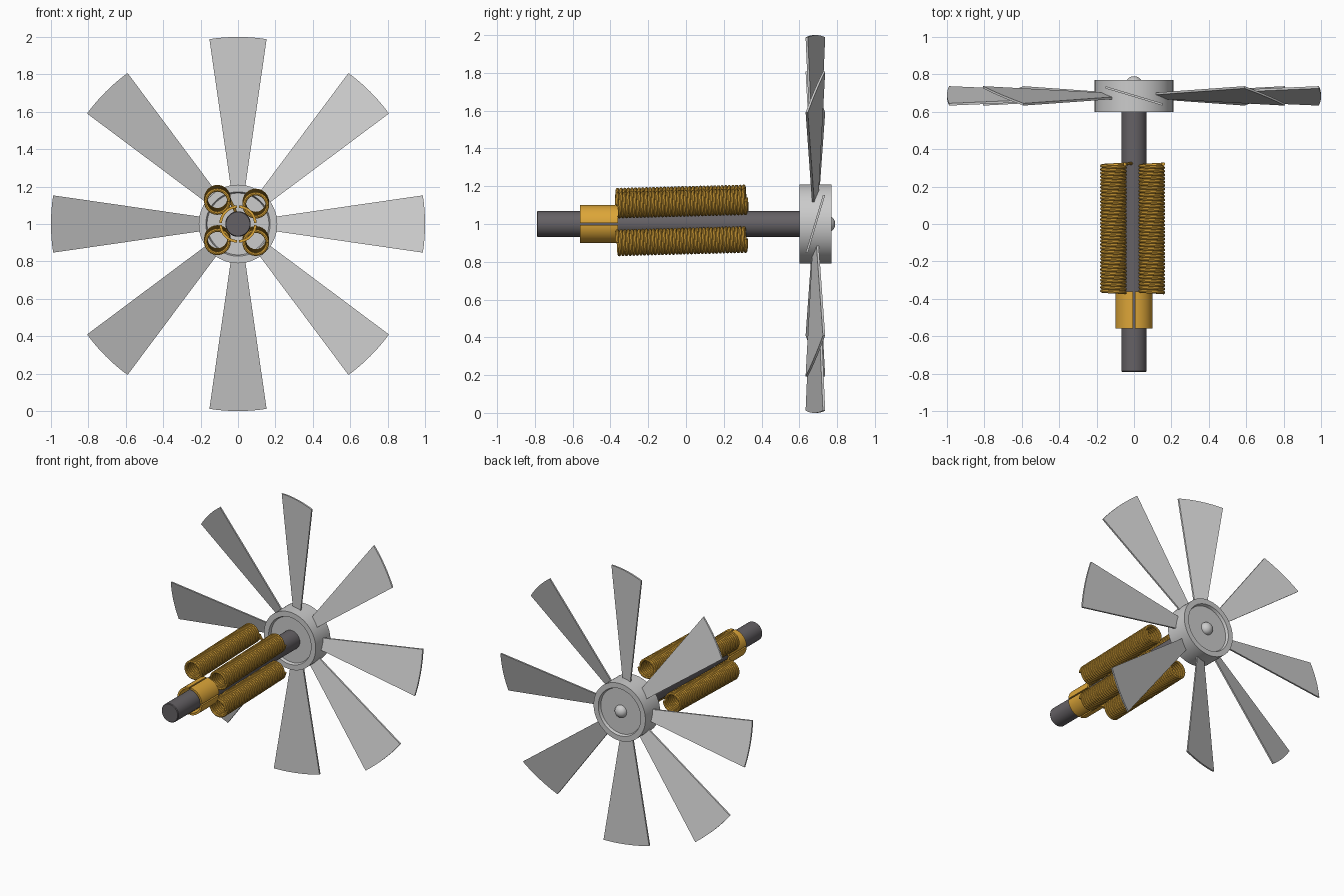
import bpy, bmesh, math
from mathutils import Vector, Matrix

if "Cube" in bpy.data.objects:
    bpy.data.objects.remove(bpy.data.objects["Cube"])

Z0 = 1.0  # height of the rotor axis (axis runs along y)


def material(name, rgb):
    m = bpy.data.materials.new(name)
    m.diffuse_color = (*rgb, 1)
    m.use_nodes = True
    m.node_tree.nodes["Principled BSDF"].inputs["Base Color"].default_value = m.diffuse_color
    return m


COPPER = material("copper", (0.72, 0.38, 0.04))
STEEL = material("dark_steel", (0.13, 0.12, 0.13))


def finish(name, bm, mat=None, smooth=True):
    bmesh.ops.remove_doubles(bm, verts=bm.verts, dist=1e-5)
    bmesh.ops.recalc_face_normals(bm, faces=bm.faces)
    me = bpy.data.meshes.new(name)
    bm.to_mesh(me)
    bm.free()
    ob = bpy.data.objects.new(name, me)
    bpy.context.collection.objects.link(ob)
    if mat:
        me.materials.append(mat)
    if smooth:
        bpy.ops.object.select_all(action='DESELECT')
        ob.select_set(True)
        bpy.context.view_layer.objects.active = ob
        bpy.ops.object.shade_smooth_by_angle(angle=math.radians(35))
    return ob


def lathe(name, profile, mat=None, steps=64, start=0.0, sweep=math.tau):
    """Spin an (r, y) profile about the rotor axis; partial sweeps are capped."""
    bm = bmesh.new()
    full = abs(sweep - math.tau) < 1e-6
    rings = []
    for i in range(steps if full else steps + 1):
        a = start + sweep * i / steps
        rings.append([bm.verts.new((r * math.cos(a), y, Z0 + r * math.sin(a)))
                      for r, y in profile])
    n = len(profile)
    for i in range(steps):
        p, q = rings[i], rings[(i + 1) % len(rings)]
        for j in range(n - 1 if full else n):
            k = (j + 1) % n
            bm.faces.new((p[j], p[k], q[k], q[j]))
    if not full:
        bm.faces.new(rings[0])
        bm.faces.new(rings[-1])
    bmesh.ops.dissolve_degenerate(bm, dist=1e-6, edges=bm.edges)
    return finish(name, bm, mat)


def wire(name, points, radius, mat, sides=8):
    """Round wire through a list of points, with capped ends."""
    bm = bmesh.new()
    rings = []
    for i, p in enumerate(points):
        t = (points[min(i + 1, len(points) - 1)] - points[max(i - 1, 0)]).normalized()
        u = t.cross(Vector((0, 1, 0))).normalized()
        v = t.cross(u)
        rings.append([bm.verts.new(p + radius * (math.cos(math.tau * k / sides) * u
                                                 + math.sin(math.tau * k / sides) * v))
                      for k in range(sides)])
    for a, b in zip(rings, rings[1:]):
        for k in range(sides):
            m = (k + 1) % sides
            bm.faces.new((a[k], a[m], b[m], b[k]))
    bm.faces.new(rings[0])
    bm.faces.new(rings[-1])
    return finish(name, bm, mat)


# Shaft
lathe("shaft", [(0, -0.79), (0.064, -0.79), (0.068, -0.785), (0.068, 0.64), (0, 0.64)],
      STEEL, 48)

# Fan hub with recessed faces, and the domed nose on its rear
lathe("hub", [(0, 0.62), (0.165, 0.62), (0.172, 0.60), (0.21, 0.60),
              (0.21, 0.77), (0.172, 0.77), (0.165, 0.75), (0, 0.75)])
dome = [(0.045 * math.cos(t * math.pi / 16), 0.75 + 0.04 * math.sin(t * math.pi / 16))
        for t in range(9)]
lathe("hub_nose", [(0, 0.75)] + dome, None, 32)

# Fan blades: flat pitched plates with an arced tip
PITCH, T = 0.3, 0.006  # y slope across the blade, half thickness


def blade(name, angle):
    outline = [(-0.036, 0.18)]
    for i in range(9):
        a = math.radians(-8.8 + 17.6 * i / 8)
        outline.append((math.sin(a), math.cos(a)))
    outline.append((0.036, 0.18))
    bm = bmesh.new()
    front, back = ([bm.verts.new((x, 0.685 - PITCH * x + s * T, z)) for x, z in outline]
                   for s in (-1, 1))
    bm.faces.new(front)
    bm.faces.new(back[::-1])
    for i in range(len(outline)):
        k = (i + 1) % len(outline)
        bm.faces.new((front[i], front[k], back[k], back[i]))
    bm.transform(Matrix.Translation((0, 0, Z0)) @ Matrix.Rotation(angle, 4, 'Y'))
    finish(name, bm, smooth=False)


for i in range(8):
    blade(f"fan_blade_{i + 1}", i * math.tau / 8)

# Commutator: four copper segments with narrow slits between them
GAP = 0.05
for i in range(4):
    lathe(f"commutator_segment_{i + 1}",
          [(0.086, -0.56), (0.10, -0.56), (0.10, -0.36), (0.086, -0.36)],
          COPPER, 16, i * math.pi / 2 + GAP, math.pi / 2 - 2 * GAP)

# Four copper coils, each tilted slightly upward to the rear
TURNS, SEG, R, WR = 36, 24, 0.062, 0.0095
Y_FRONT, Y_BACK = -0.367, 0.32
COILS = {"top_left": (-0.11, 1.12), "top_right": (0.095, 1.10),
         "bottom_left": (-0.11, 0.905), "bottom_right": (0.095, 0.90)}
for name, (x, z) in COILS.items():
    pts = []
    for i in range(TURNS * SEG + 1):
        f = i / (TURNS * SEG)
        a = math.tau * i / SEG
        pts.append(Vector((x + R * math.cos(a), Y_FRONT + (Y_BACK - Y_FRONT) * f,
                           z + 0.018 * f + R * math.sin(a))))
    wire(f"coil_{name}", pts, WR, COPPER)

# Loose wire end at the rear of the upper left coil
wire("coil_lead", [Vector((-0.048, 0.32, 1.138)), Vector((-0.035, 0.322, 1.11)),
                   Vector((-0.02, 0.323, 1.085)), Vector((-0.012, 0.324, 1.06))],
     0.008, COPPER)
